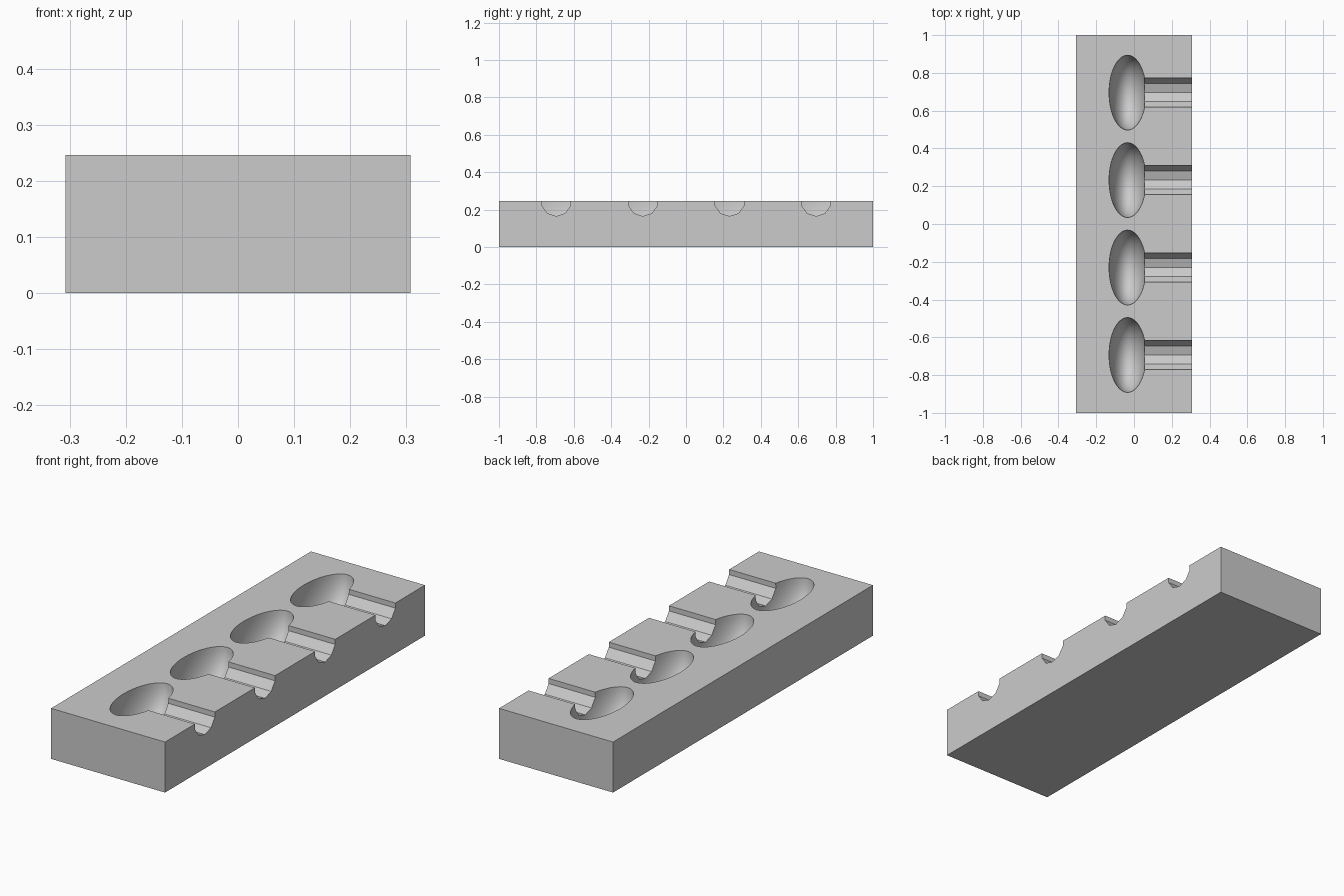
import bpy
import bmesh
from math import radians, sin, cos, tau
from mathutils import Matrix, Vector

WIDTH, LENGTH, HEIGHT = 0.614, 2.0, 0.246
BOWL_X = -0.034
BOWL_RADII = (0.098, 0.198, 0.198)
GROOVE_RADIUS, GROOVE_SIDES = 0.081, 10
SLOTS = [0.463 * (i - 1.5) + 0.001 for i in range(4)]

cube = bpy.data.objects.get("Cube")
if cube:
    bpy.data.objects.remove(cube, do_unlink=True)

grey = bpy.data.materials.new("plain grey")
grey.use_nodes = True
grey.diffuse_color = (0.6, 0.6, 0.6, 1)
grey.node_tree.nodes["Principled BSDF"].inputs["Base Color"].default_value = grey.diffuse_color


def make_object(name, bm):
    bmesh.ops.recalc_face_normals(bm, faces=bm.faces)
    mesh = bpy.data.meshes.new(name)
    bm.to_mesh(mesh)
    bm.free()
    mesh.materials.append(grey)
    obj = bpy.data.objects.new(name, mesh)
    bpy.context.collection.objects.link(obj)
    return obj


# Solid block
bm = bmesh.new()
bmesh.ops.create_cube(bm, size=1, matrix=Matrix.Translation((0, 0, HEIGHT / 2))
                      @ Matrix.Diagonal((WIDTH, LENGTH, HEIGHT, 1)))
block = make_object("rest_block", bm)

# Spheroid bowls, sunk halfway into the top
bm = bmesh.new()
for y in SLOTS:
    bmesh.ops.create_uvsphere(bm, u_segments=64, v_segments=32, radius=1,
                              matrix=Matrix.Translation((BOWL_X, y, HEIGHT))
                              @ Matrix.Diagonal((*BOWL_RADII, 1)))
bowls = make_object("bowl_cutter", bm)

# Ten-sided handle grooves, running from each bowl out through the side
bm = bmesh.new()
for y in SLOTS:
    ring = []
    for i in range(GROOVE_SIDES):
        a = tau * i / GROOVE_SIDES
        ring.append(bm.verts.new((BOWL_X, y + GROOVE_RADIUS * sin(a),
                                  HEIGHT - GROOVE_RADIUS * cos(a))))
    cap = bm.faces.new(ring)
    result = bmesh.ops.extrude_face_region(bm, geom=[cap], use_keep_orig=True)
    moved = [v for v in result["geom"] if isinstance(v, bmesh.types.BMVert)]
    bmesh.ops.translate(bm, verts=moved, vec=Vector((WIDTH, 0, 0)))
grooves = make_object("groove_cutter", bm)

# Cut the hollows
bpy.ops.object.select_all(action="DESELECT")
bpy.context.view_layer.objects.active = block
block.select_set(True)
for cutter in (bowls, grooves):
    cutter.hide_render = True
    mod = block.modifiers.new(cutter.name, "BOOLEAN")
    mod.operation = "DIFFERENCE"
    mod.solver = "EXACT"
    mod.object = cutter
    bpy.ops.object.modifier_apply(modifier=mod.name)
    bpy.data.objects.remove(cutter, do_unlink=True)

bpy.ops.object.shade_smooth_by_angle(angle=radians(30))
